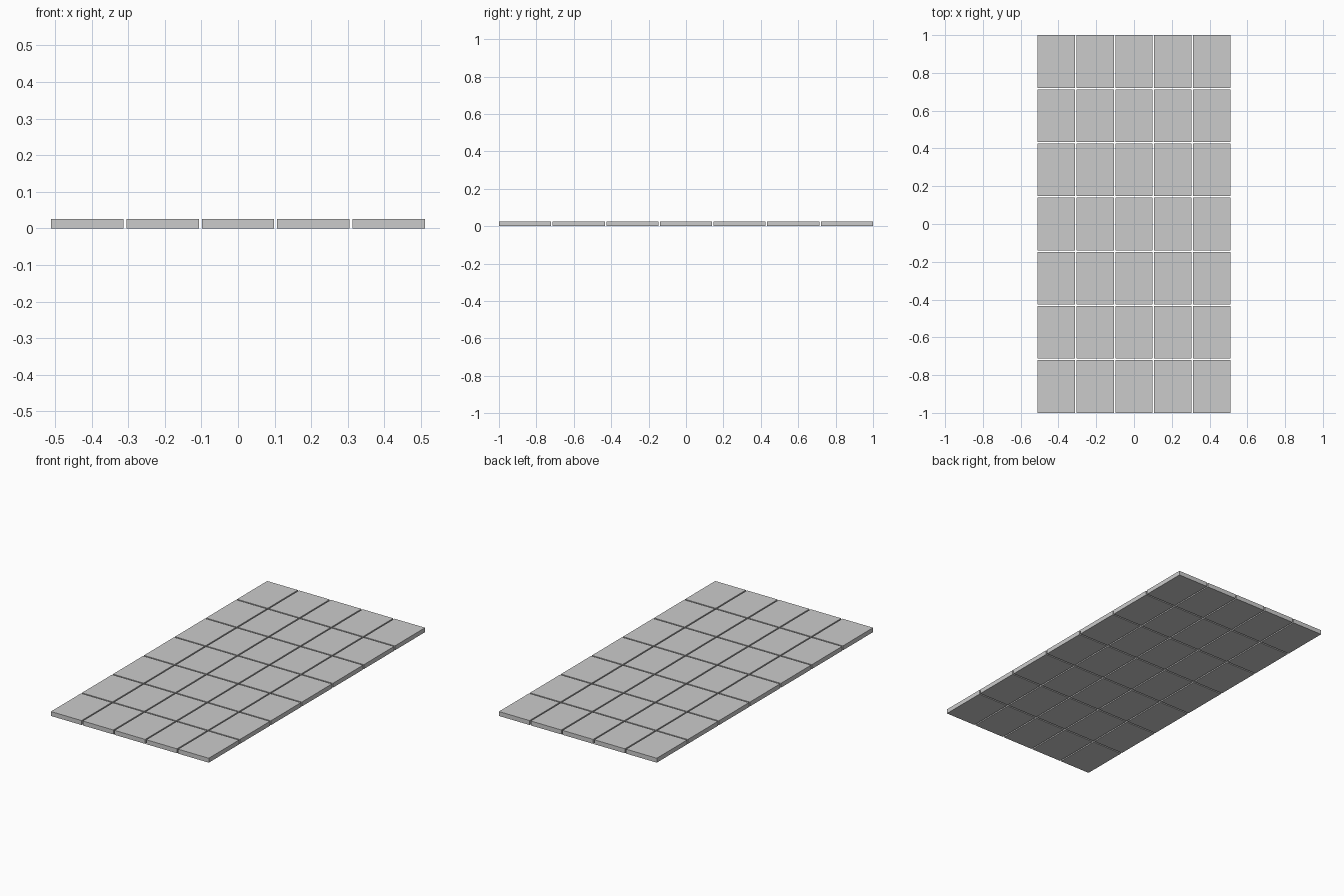
import bpy
import bmesh

if "Cube" in bpy.data.objects:
    bpy.data.objects.remove(bpy.data.objects["Cube"])

COLS, ROWS = 5, 7
GAP, THICK = 0.008, 0.026
W = (1.022 - GAP * (COLS - 1)) / COLS
D = (2.0 - GAP * (ROWS - 1)) / ROWS

# One slab mesh shared by every paving tile
mesh = bpy.data.meshes.new("paving_tile")
bm = bmesh.new()
bmesh.ops.create_cube(bm, size=1)
bmesh.ops.scale(bm, vec=(W, D, THICK), verts=bm.verts)
bm.to_mesh(mesh)
bm.free()

# Grid of separate tiles with open joints
for r in range(ROWS):
    for c in range(COLS):
        tile = bpy.data.objects.new(f"paving_tile_{r + 1}_{c + 1}", mesh)
        tile.location = ((c - (COLS - 1) / 2) * (W + GAP),
                         (r - (ROWS - 1) / 2) * (D + GAP), THICK / 2)
        bpy.context.collection.objects.link(tile)
